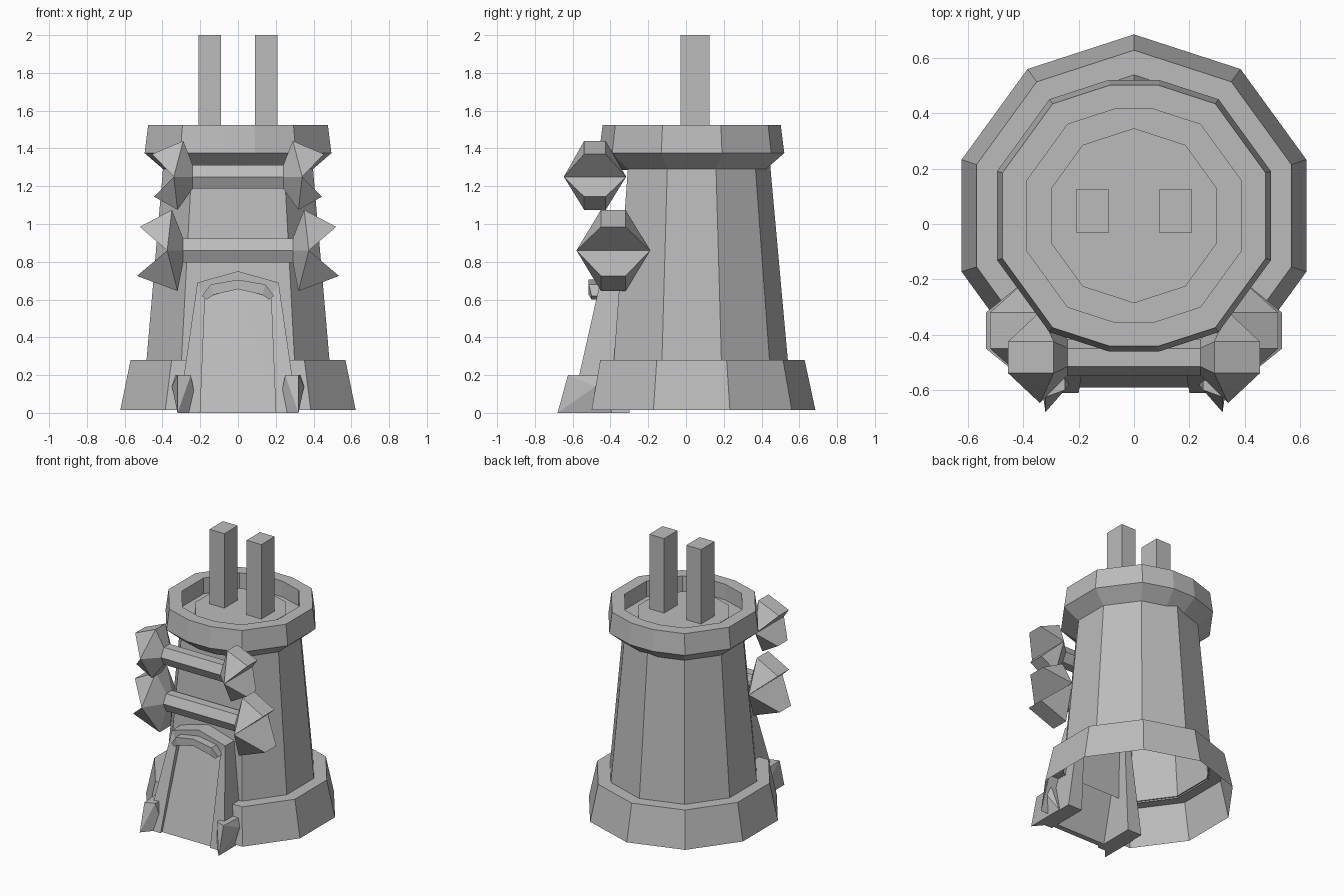
import bpy, bmesh
from math import sin, cos, radians

cube = bpy.data.objects.get("Cube")
if cube:
    bpy.data.objects.remove(cube, do_unlink=True)

stone = bpy.data.materials.new("grey_stone")
stone.use_nodes = True
GREY = (0.5, 0.5, 0.5, 1)
stone.diffuse_color = GREY
stone.node_tree.nodes["Principled BSDF"].inputs["Base Color"].default_value = GREY

CY = 0.03  # tower axis


def build(name, verts, faces=None):
    """Mesh object from points; a convex hull when no faces are given."""
    bm = bmesh.new()
    vs = [bm.verts.new(v) for v in verts]
    if faces:
        for f in faces:
            bm.faces.new([vs[i] for i in f])
    else:
        hull = bmesh.ops.convex_hull(bm, input=vs)
        bmesh.ops.delete(bm, geom=list({v for v in hull["geom_interior"]}), context='VERTS')
        bmesh.ops.dissolve_limit(bm, angle_limit=0.01, verts=bm.verts, edges=bm.edges)
    bmesh.ops.recalc_face_normals(bm, faces=bm.faces)
    mesh = bpy.data.meshes.new(name)
    bm.to_mesh(mesh)
    bm.free()
    mesh.materials.append(stone)
    obj = bpy.data.objects.new(name, mesh)
    bpy.context.collection.objects.link(obj)
    return obj


def loft(name, rings, closed=True, cap_first=False, cap_last=False):
    """Join equal-length rings of points with quads."""
    n = len(rings[0])
    faces = []
    for k in range(len(rings) - 1):
        for i in range(n if closed else n - 1):
            j = (i + 1) % n
            faces.append((k * n + i, k * n + j, (k + 1) * n + j, (k + 1) * n + i))
    if cap_first:
        faces.append(tuple(range(n)))
    if cap_last:
        faces.append(tuple(range((len(rings) - 1) * n, len(rings) * n)))
    return build(name, [p for r in rings for p in r], faces)


def corner(r, step, z):
    a = radians(36 * step)
    return (r * sin(a), CY + r * cos(a), z)


def flat_front(r, z):
    """Decagon without its front corner, starting front right."""
    return [corner(r, s, z) for s in range(-4, 5)]


def clipped(r, z):
    """Decagon with the front and back corners cut off."""
    t = 0.175 * r
    y = r - t * 0.325
    ring = [(-t, CY - y, z)] + [corner(r, s, z) for s in range(-4, 0)]
    ring += [(-t, CY + y, z), (t, CY + y, z)]
    ring += [corner(r, s, z) for s in range(1, 5)] + [(t, CY - y, z)]
    return ring


def box(name, lo, hi):
    return build(name, [(x, y, z) for x in (lo[0], hi[0])
                        for y in (lo[1], hi[1]) for z in (lo[2], hi[2])])


# Tower body
loft("tower_body", [flat_front(0.51, 0.27), flat_front(0.415, 1.32)], cap_last=True)


# Plinth shell, open where the doorway stands
def plinth_ring(r, z):
    pts = flat_front(r, z)
    y = pts[0][1]
    return [(-0.27, y, z)] + pts + [(0.27, y, z)]


loft("plinth", [plinth_ring(0.655, 0.015), plinth_ring(0.598, 0.28), plinth_ring(0.5, 0.28)],
     closed=False)

# Crown with a flared underside, a sunken floor and a raised disc
loft("crown", [clipped(0.41, 1.285), clipped(0.52, 1.375), clipped(0.5, 1.525),
               clipped(0.408, 1.525), clipped(0.408, 1.41)], cap_last=True)
loft("platform", [[corner(0.316, s, z) for s in range(10)] for z in (1.40, 1.455)],
     cap_last=True)

# Twin pillars
for side, x in (("right", -0.15), ("left", 0.15)):
    box(side + "_pillar", (x - 0.06, -0.03, 1.44), (x + 0.06, 0.125, 2.0))


# Bars with forked ends: each end is a hexagonal flare split into two spikes
def hexagon(x, y, z, flat, mid, h):
    return [(x, y + flat, z + h), (x, y - flat, z + h), (x, y - mid, z),
            (x, y - flat, z - h), (x, y + flat, z - h), (x, y + mid, z)]


def forked_bar(name, y, z, inner_x, flat, mid, top, notch_x, tip_up, tip_low, low):
    loft(name, [hexagon(s * (inner_x + 0.02), y, z, 0.033, 0.065, 0.063) for s in (-1, 1)],
         cap_first=True, cap_last=True)
    for side, s in (("right", -1), ("left", 1)):
        verts = [(s * px, py, pz)
                 for px, py, pz in hexagon(inner_x, y, z, 0.033, 0.065, 0.063)]
        for (px, pz), w in ((top, flat), ((notch_x, z), mid), (low, flat),
                            (tip_up, flat), (tip_low, flat)):
            verts += [(s * px, y + w, pz), (s * px, y - w, pz)]
        back_hex = [0, 1, 2, 3, 4, 5]
        flare = [6, 7, 9, 11, 10, 8]
        faces = [tuple(back_hex)]
        faces += [(back_hex[i], back_hex[(i + 1) % 6], flare[(i + 1) % 6], flare[i])
                  for i in range(6)]
        faces += [(6, 7, 13, 12), (12, 13, 9, 8), (8, 9, 15, 14), (14, 15, 11, 10),
                  (6, 12, 8), (7, 9, 13), (8, 14, 10), (9, 11, 15)]
        build(f"{name}_{side}_fork", verts, faces)


forked_bar("upper_bar", -0.482, 1.25, 0.24, 0.057, 0.165, (0.29, 1.44), 0.34,
           (0.455, 1.37), (0.445, 1.145), (0.32, 1.075))
forked_bar("lower_bar", -0.385, 0.86, 0.29, 0.065, 0.195, (0.35, 1.075), 0.375,
           (0.52, 0.985), (0.535, 0.725), (0.32, 0.645))


# Doorway arch: sections run from the right foot over the apex to the left foot
def arch(name, half, back):
    """half: (outer x, outer z, inner x, inner z, front y) from foot to apex."""
    path = [(-1, p) for p in half] + [(1, p) for p in half[-2::-1]]
    rings = [[(s * ox, back, oz), (s * ox, yf, oz), (s * ix, yf, iz), (s * ix, back, iz)]
             for s, (ox, oz, ix, iz, yf) in path]
    return loft(name, rings, cap_first=True, cap_last=True)


arch("door_frame", [(0.315, 0.0, 0.2, 0.0, -0.61), (0.215, 0.69, 0.175, 0.61, -0.455),
                    (0, 0.75, 0, 0.66, -0.455)], -0.3)
arch("door_hood", [(0.19, 0.62, 0.165, 0.6, -0.5), (0.145, 0.68, 0.13, 0.625, -0.515),
                   (0, 0.705, 0, 0.655, -0.515)], -0.36)
build("door_panel", [(s * x, y + d, z) for s in (-1, 1) for d in (0, 0.04)
                     for x, y, z in ((0.21, -0.59, 0), (0.18, -0.415, 0.62))]
      + [(0, -0.405, 0.67)])

# Spurs at the foot of the doorway
for side, s in (("right", -1), ("left", 1)):
    build(side + "_spur", [(s * x, y, z) for x, y, z in (
        (0.21, -0.55, 0), (0.32, -0.68, 0), (0.32, -0.39, 0), (0.24, -0.39, 0),
        (0.25, -0.6, 0.2), (0.32, -0.625, 0.2), (0.33, -0.46, 0.2), (0.25, -0.46, 0.2),
        (0.35, -0.48, 0.14))])
